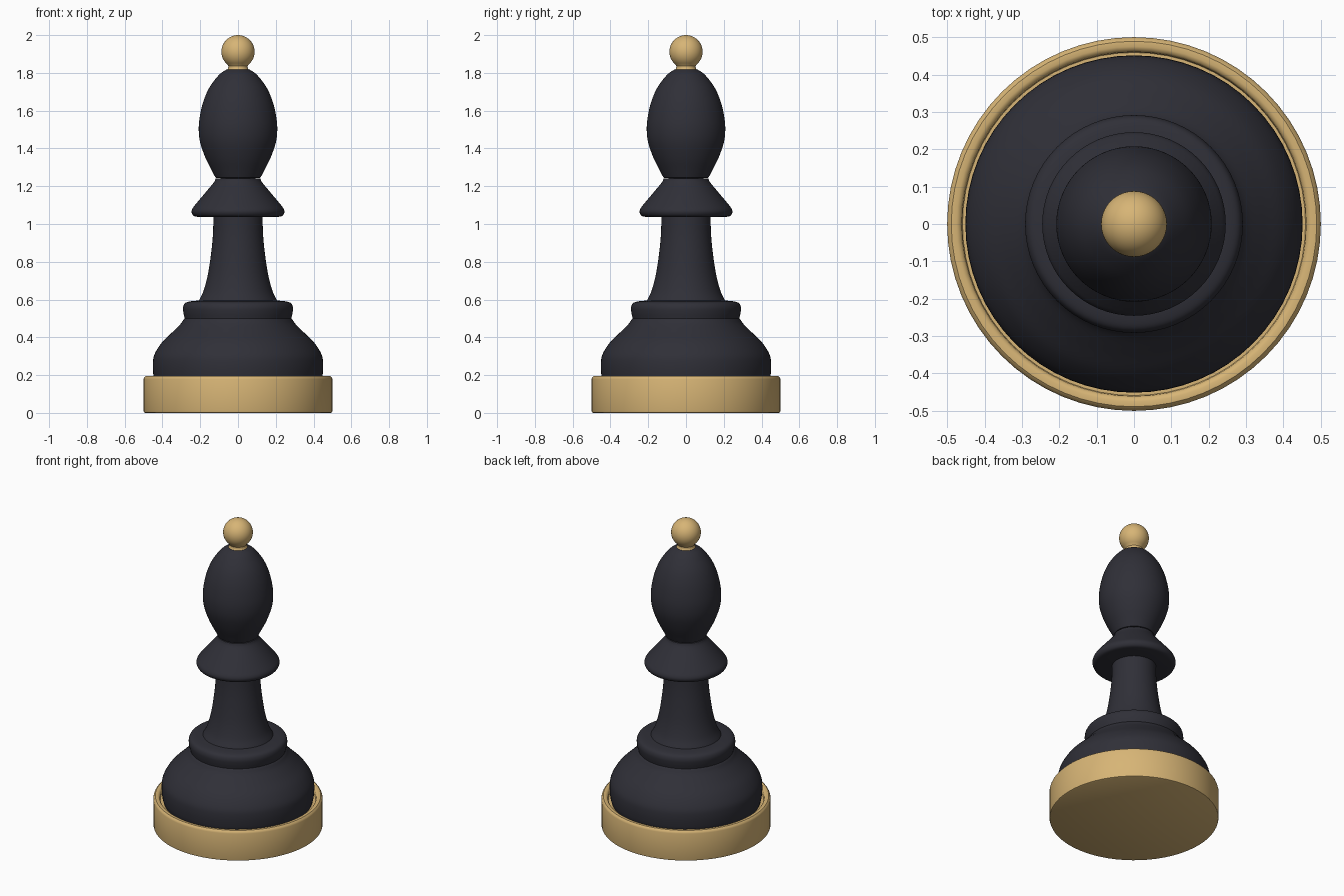
import bpy, bmesh, math
from mathutils import Vector

if "Cube" in bpy.data.objects:
    bpy.data.objects.remove(bpy.data.objects["Cube"])

SIDES = 64


def material(name, color):
    m = bpy.data.materials.new(name)
    m.diffuse_color = (*color, 1)
    m.use_nodes = True
    m.node_tree.nodes["Principled BSDF"].inputs["Base Color"].default_value = m.diffuse_color
    return m


gold = material("warm gold", (0.68, 0.46, 0.18))
black = material("charcoal black", (0.029, 0.029, 0.039))


def curve(pts, steps=5):
    """Smooth curve through the given (radius, height) points."""
    p = [Vector(q) for q in pts]
    p = [2 * p[0] - p[1]] + p + [2 * p[-1] - p[-2]]
    out = []
    for i in range(1, len(p) - 2):
        a, b, c, d = p[i - 1:i + 3]
        for s in range(steps):
            t = s / steps
            out.append(0.5 * (2 * b + (c - a) * t + (2 * a - 5 * b + 4 * c - d) * t * t
                              + (3 * b - a - 3 * c + d) * t ** 3))
    return [tuple(v) for v in out] + [tuple(pts[-1])]


def lathe(name, profile, mat):
    """Spin a (radius, height) profile, listed bottom to top, about the z axis."""
    bm = bmesh.new()
    verts = [bm.verts.new((r, 0, z)) for r, z in profile]
    edges = [bm.edges.new(e) for e in zip(verts, verts[1:])]
    bmesh.ops.spin(bm, geom=verts + edges, cent=(0, 0, 0), axis=(0, 0, 1),
                   angle=2 * math.pi, steps=SIDES)
    bmesh.ops.remove_doubles(bm, verts=bm.verts, dist=1e-5)
    bmesh.ops.recalc_face_normals(bm, faces=bm.faces)
    mesh = bpy.data.meshes.new(name)
    bm.to_mesh(mesh)
    bm.free()
    mesh.materials.append(mat)
    ob = bpy.data.objects.new(name, mesh)
    bpy.context.collection.objects.link(ob)
    bpy.ops.object.select_all(action='DESELECT')
    ob.select_set(True)
    bpy.context.view_layer.objects.active = ob
    bpy.ops.object.shade_smooth_by_angle(angle=math.radians(35))


# Gold foot with a rounded rim and a recess for the body
lathe("base_ring", [(0, 0), (0.492, 0), (0.498, 0.003), (0.5, 0.01), (0.5, 0.178),
                    (0.497, 0.188), (0.489, 0.195), (0.475, 0.196), (0.466, 0.192),
                    (0.461, 0.184), (0.459, 0.165), (0, 0.165)], gold)

# Bell-shaped lower body
bell = curve([(0.44, 0.165), (0.448, 0.2), (0.451, 0.26), (0.442, 0.31),
              (0.405, 0.37), (0.35, 0.425), (0.305, 0.47), (0.287, 0.495)])
# Lower collar
collar = curve([(0.282, 0.5), (0.289, 0.53), (0.291, 0.558), (0.281, 0.58),
                (0.255, 0.59), (0.207, 0.595)])
# Tapering stem
stem = curve([(0.207, 0.595), (0.183, 0.645), (0.16, 0.73), (0.143, 0.84),
              (0.133, 0.94), (0.13, 1.036)])
# Conical upper collar
skirt = curve([(0.2, 1.036), (0.232, 1.042), (0.245, 1.06), (0.242, 1.08), (0.225, 1.104)]) \
    + curve([(0.165, 1.175), (0.128, 1.22), (0.119, 1.24)])
# Almond-shaped head
head = curve([(0.119, 1.245), (0.137, 1.28), (0.172, 1.35), (0.2, 1.43), (0.208, 1.5),
              (0.202, 1.57), (0.183, 1.65), (0.15, 1.725), (0.1, 1.79), (0.062, 1.817)])

lathe("body", [(0, 0.165)] + bell + collar + stem[1:], black)
lathe("upper_collar", [(0, 1.036)] + skirt + [(0, 1.25)], black)
lathe("head", [(0, 1.235)] + head + [(0, 1.822)], black)

# Gold ball finial with a small flared neck
R, C = 0.088, 1.912
ball = [(R * math.cos(a), C + R * math.sin(a))
        for a in (math.radians(-50 + 140 * i / 20) for i in range(20))]
lathe("finial", curve([(0.064, 1.808), (0.053, 1.822), (0.051, 1.836)]) + ball
      + [(0, C + R)], gold)
